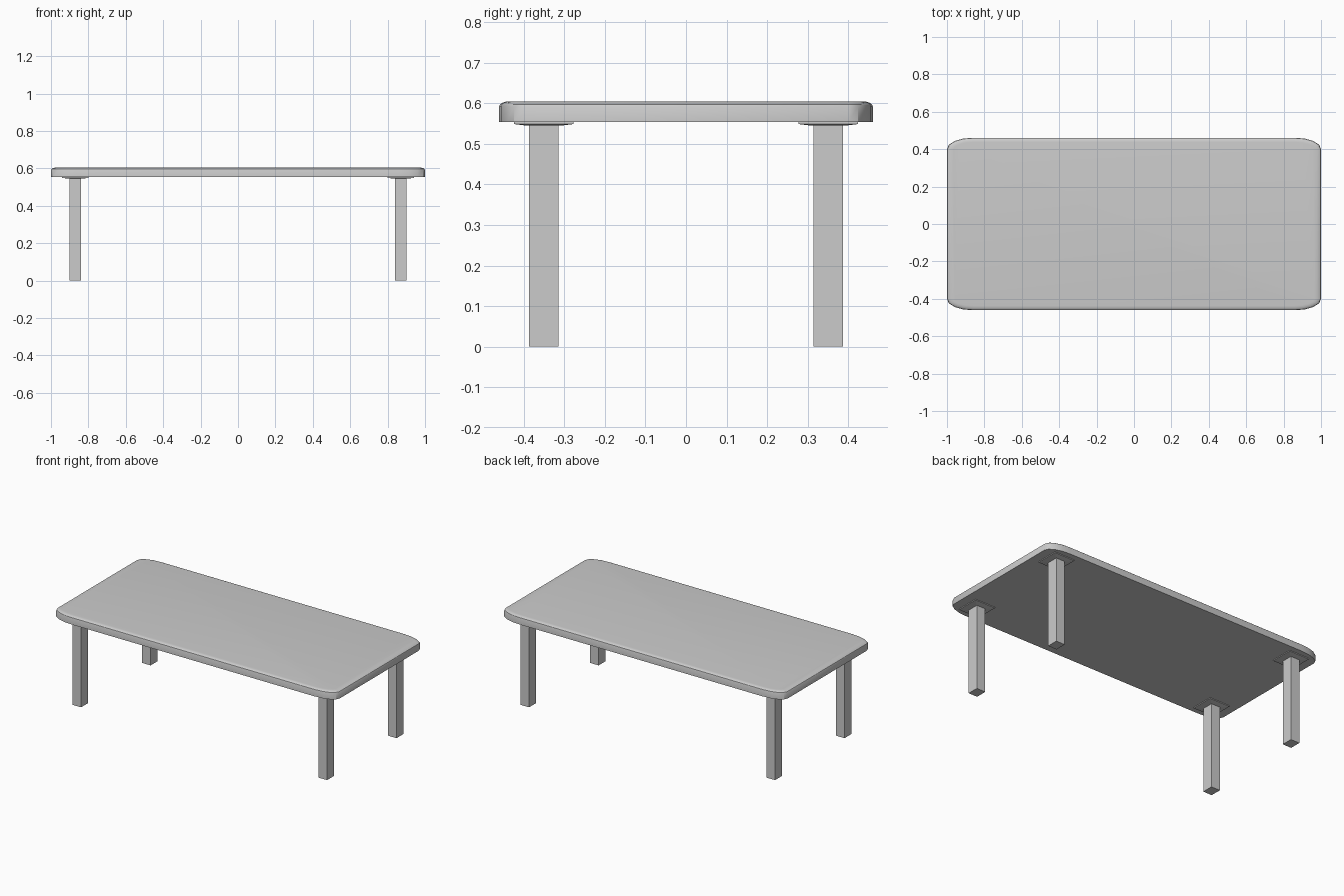
import bpy, bmesh
from math import sin, cos, pi

if "Cube" in bpy.data.objects:
    bpy.data.objects.remove(bpy.data.objects["Cube"])


def loft(name, rings):
    """Join equal-length rings of points, bottom to top, and cap both ends."""
    bm = bmesh.new()
    loops = [[bm.verts.new(p) for p in ring] for ring in rings]
    n = len(loops[0])
    for a, b in zip(loops, loops[1:]):
        for i in range(n):
            j = (i + 1) % n
            bm.faces.new((a[i], a[j], b[j], b[i]))
    bm.faces.new(loops[0][::-1])
    bm.faces.new(loops[-1])
    mesh = bpy.data.meshes.new(name)
    bm.to_mesh(mesh)
    bm.free()
    ob = bpy.data.objects.new(name, mesh)
    bpy.context.collection.objects.link(ob)
    return ob


def rounded(z, inset_x=0.0, inset_y=0.0):
    """Table outline with elliptical corners, four segments each."""
    cx, cy = 0.86, 0.401
    rx, ry = 0.14 - inset_x, 0.06 - inset_y
    pts = []
    for q, (sx, sy) in enumerate(((1, 1), (-1, 1), (-1, -1), (1, -1))):
        for k in range(5):
            a = q * pi / 2 + k * pi / 8
            pts.append((sx * cx + rx * cos(a), sy * cy + ry * sin(a), z))
    return pts


def rect(x, y, hx, hy, z):
    return [(x + sx * hx, y + sy * hy, z)
            for sx, sy in ((-1, -1), (1, -1), (1, 1), (-1, 1))]


# Table top: sharp lower edge, softly rounded upper edge
rings = [rounded(0.554)]
for k in range(5):
    a = k * pi / 8
    rings.append(rounded(0.592 + 0.013 * sin(a),
                         0.035 * (1 - cos(a)), 0.024 * (1 - cos(a))))
top = loft("table_top", rings)
bpy.context.view_layer.objects.active = top
top.select_set(True)
bpy.ops.object.shade_smooth_by_angle(angle=pi / 6)

# Legs with thin square mounting plates
for end, sx in (("left", -1), ("right", 1)):
    for side, sy in (("front", -1), ("back", 1)):
        x, y = sx * 0.87, sy * 0.351
        loft(f"{side}_{end}_leg", [rect(x, y, 0.031, 0.036, z) for z in (0, 0.547)])
        loft(f"{side}_{end}_mounting_plate",
             [rect(x, y, 0.038, 0.040, 0.545), rect(x, y, 0.072, 0.073, 0.549),
              rect(x, y, 0.072, 0.073, 0.555)])
